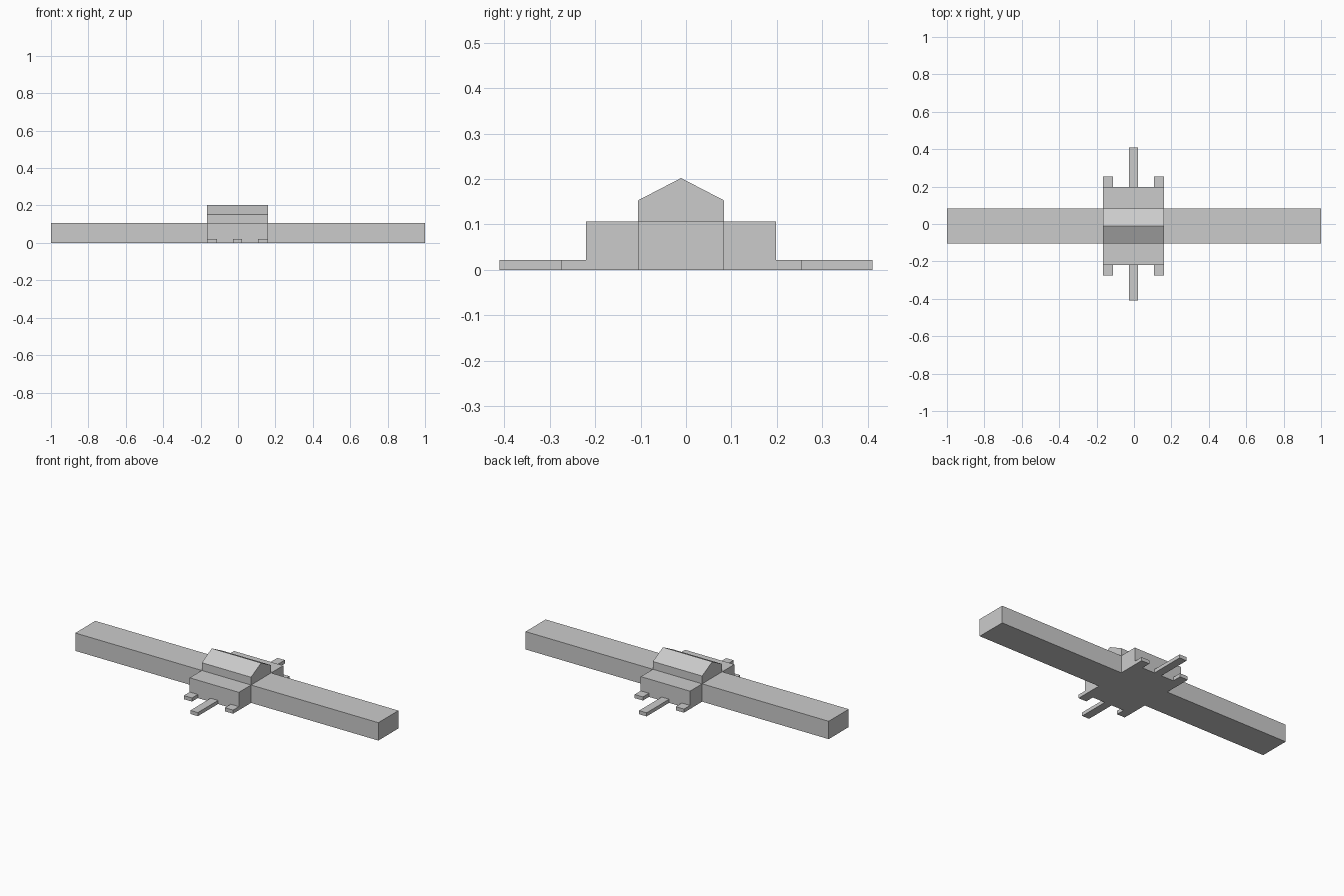
import bpy

if "Cube" in bpy.data.objects:
    bpy.data.objects.remove(bpy.data.objects["Cube"])


def add_mesh(name, verts, faces):
    mesh = bpy.data.meshes.new(name)
    mesh.from_pydata(verts, [], faces)
    mesh.update()
    obj = bpy.data.objects.new(name, mesh)
    bpy.context.collection.objects.link(obj)
    return obj


def extrude_x(name, profile, x0, x1):
    """Solid from a (y, z) outline, counter-clockwise seen from +x."""
    n = len(profile)
    verts = [(x, y, z) for x in (x0, x1) for y, z in profile]
    faces = [tuple(reversed(range(n))), tuple(range(n, 2 * n))]
    faces += [(i, (i + 1) % n, n + (i + 1) % n, n + i) for i in range(n)]
    return add_mesh(name, verts, faces)


def box(name, x0, x1, y0, y1, z1):
    return extrude_x(name, [(y0, 0), (y1, 0), (y1, z1), (y0, z1)], x0, x1)


LEFT, RIGHT = -0.165, 0.16        # ends of the central block
FRONT, BACK = -0.22, 0.198        # its long faces
WING_FRONT, WING_BACK = -0.1055, 0.0835
LOW, EAVES, RIDGE, STEP = 0.1065, 0.153, 0.202, 0.0215

# Central block with stepped sides and a gabled roof
extrude_x("central_block", [
    (FRONT, 0), (BACK, 0), (BACK, LOW), (WING_BACK, LOW), (WING_BACK, EAVES),
    (-0.011, RIDGE), (WING_FRONT, EAVES), (WING_FRONT, LOW), (FRONT, LOW),
], LEFT, RIGHT)

# Long flat-topped wings
box("left_wing", -1, LEFT, WING_FRONT, WING_BACK, LOW)
box("right_wing", RIGHT, 1, WING_FRONT, WING_BACK, LOW)

# Low slabs on front and back: short at the corners, long in the middle
for side, face, short, long in (("front", FRONT, -0.275, -0.41),
                                ("back", BACK, 0.255, 0.41)):
    for part, x0, x1, end in (("left_slab", LEFT, -0.111, short),
                              ("middle_slab", -0.027, 0.022, long),
                              ("right_slab", 0.106, RIGHT, short)):
        box(f"{side}_{part}", x0, x1, min(face, end), max(face, end), STEP)
